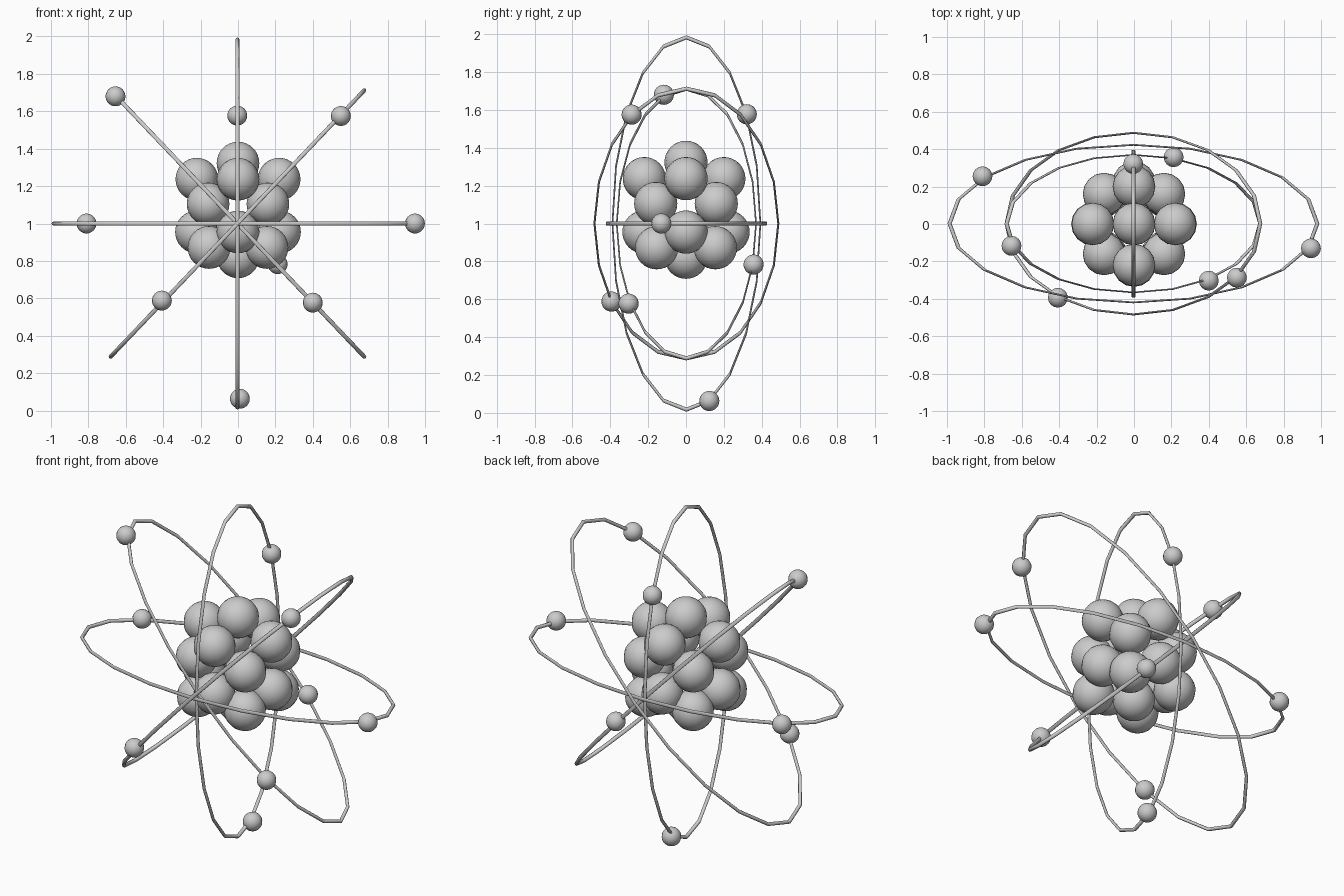
import bpy
from math import radians

if "Cube" in bpy.data.objects:
    bpy.data.objects.remove(bpy.data.objects["Cube"])

CX, CZ = -0.003, 1.0


def smooth(obj, name):
    obj.name = name
    for p in obj.data.polygons:
        p.use_smooth = True


def ball(name, loc, r):
    bpy.ops.mesh.primitive_uv_sphere_add(segments=16, ring_count=16, radius=r, location=loc)
    smooth(bpy.context.object, name)


def orbit(name, half_width, tilt):
    # flattened 20-sided ring turned about the y axis
    bpy.ops.mesh.primitive_torus_add(major_segments=20, minor_segments=8,
                                     major_radius=0.983, minor_radius=0.011,
                                     location=(CX, 0.002, CZ),
                                     rotation=(0, radians(-tilt), 0))
    o = bpy.context.object
    o.scale = (1, half_width / 0.994, 1)
    smooth(o, name)


# Orbits
orbit("orbit_horizontal", 0.426, 0)
orbit("orbit_rising", 0.491, 46.4)
orbit("orbit_vertical", 0.395, 90)
orbit("orbit_falling", 0.372, -46.4)

# Electrons sitting on the orbits
electrons = [
    (0.946, -0.13, 1.0), (-0.81, 0.255, 1.0),
    (0.55, -0.287, 1.575), (-0.407, -0.394, 0.588),
    (-0.655, -0.117, 1.68), (0.40, -0.303, 0.577), (0.212, 0.357, 0.783),
    (-0.004, 0.321, 1.577), (0.01, 0.123, 0.063),
]
for i, p in enumerate(electrons):
    ball(f"electron_{i + 1}", p, 0.053)

# Nucleus: top and bottom balls with four layers of four between
R = 0.114
ball("nucleus_top", (0, 0, 1.323), R)
ball("nucleus_bottom", (0, 0, 0.822), R)
for layer, (z, d, diagonal) in enumerate([(1.237, 0.22, False), (1.105, 0.16, True),
                                          (0.955, 0.222, False), (0.872, 0.155, True)]):
    if diagonal:
        spots = [(d, d), (-d, d), (-d, -d), (d, -d)]
    else:
        spots = [(d, 0), (0, 0.2 if layer == 0 else d), (-d, 0), (0, -d)]
    for k, (x, y) in enumerate(spots):
        ball(f"nucleus_layer_{layer + 1}_{k + 1}", (x, y, z), R)
